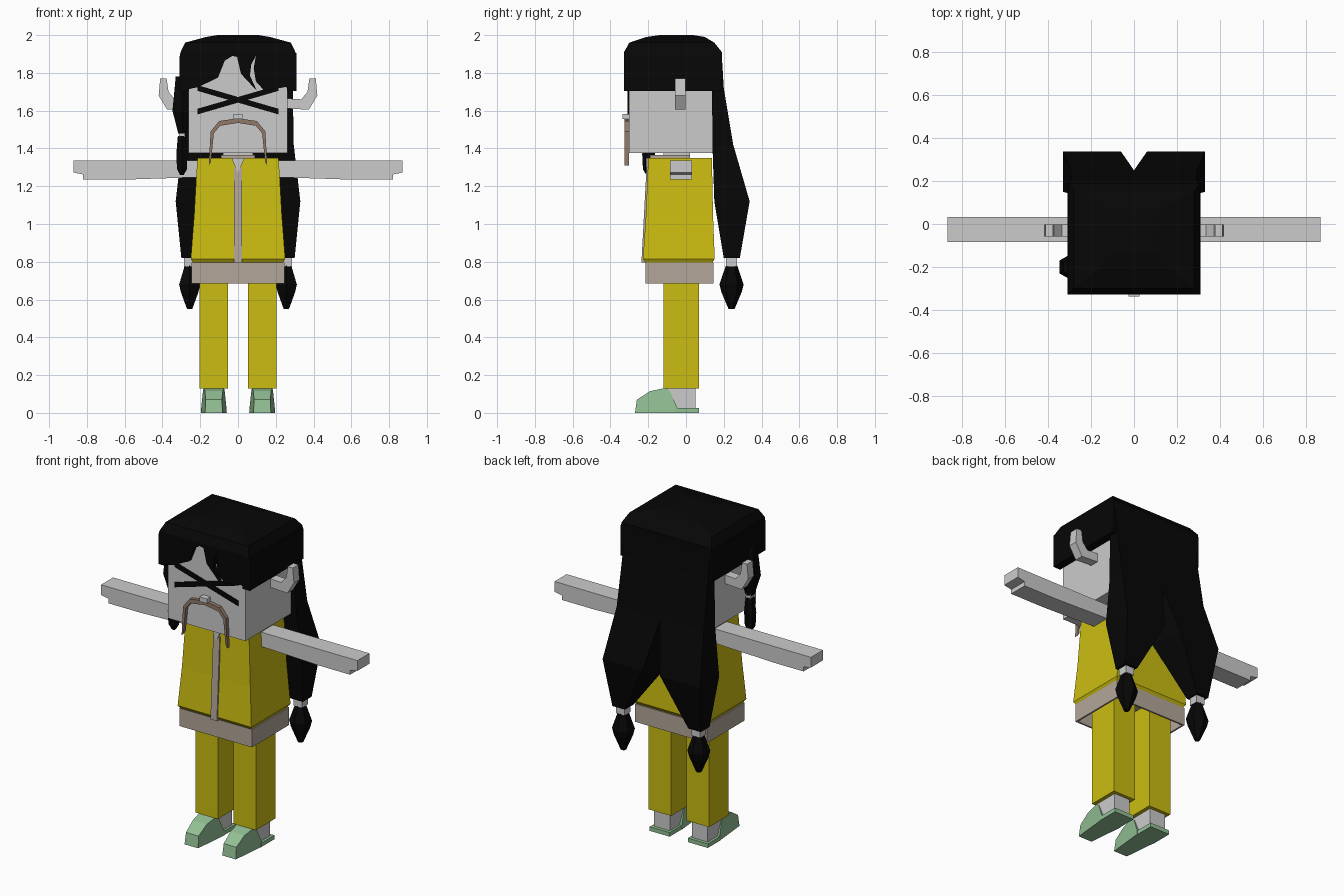
import bpy, bmesh, math

cube = bpy.data.objects.get("Cube")
if cube:
    bpy.data.objects.remove(cube)


def material(name, red, green, blue):
    colour = (red, green, blue, 1)
    mat = bpy.data.materials.new(name)
    mat.use_nodes = True
    mat.diffuse_color = colour
    mat.node_tree.nodes["Principled BSDF"].inputs["Base Color"].default_value = colour
    return mat


SKIN = material("pale skin", .6, .6, .6)
YELLOW = material("yellow cloth", .6, .51, .006)
BLACK = material("black hair", .002, .002, .002)
TAUPE = material("taupe trim", .45, .38, .32)
BROWN = material("brown moustache", .28, .19, .14)
GREEN = material("green shoe", .29, .53, .3)


def join_rings(name, rings, mat, mirror=False, closed_base=True):
    """Joins rings of points with side faces and end caps; mirror adds the other side."""
    bm = bmesh.new()
    loops = [[bm.verts.new(point) for point in ring] for ring in rings]
    for lower, upper in zip(loops, loops[1:]):
        for i in range(len(lower)):
            bm.faces.new((lower[i - 1], lower[i], upper[i], upper[i - 1]))
    if closed_base:
        bm.faces.new(loops[0])
    bm.faces.new(loops[-1])
    bmesh.ops.recalc_face_normals(bm, faces=bm.faces)
    mesh = bpy.data.meshes.new(name)
    bm.to_mesh(mesh)
    bm.free()
    mesh.materials.append(mat)
    obj = bpy.data.objects.new(name, mesh)
    bpy.context.collection.objects.link(obj)
    if mirror:
        obj.modifiers.new("other side", "MIRROR")
    return obj


def rectangle(left, right, front, back, z):
    return [(left, front, z), (right, front, z), (right, back, z), (left, back, z)]


def box(name, x, y, z, mat, mirror=False, closed_base=True):
    rings = [rectangle(*x, *y, height) for height in z]
    return join_rings(name, rings, mat, mirror, closed_base)


def tower(name, sections, mat):
    """Stacks centred rectangles given as (z, half width, front, back)."""
    rings = [rectangle(-half, half, front, back, z) for z, half, front, back in sections]
    return join_rings(name, rings, mat)


def plate(name, outline, base, front, back, mat, mirror=False):
    """Extrudes an outline of (x, height above base) from front to back."""
    rings = [[(x, y, base + height) for x, height in outline] for y in (front, back)]
    return join_rings(name, rings, mat, mirror)


def tassel(name, x, y, levels, mat, mirror=False):
    """Stacks hexagons given as (z, radius)."""
    angles = [math.radians(step) for step in range(30, 390, 60)]
    rings = [[(x + radius * math.cos(a), y + radius * math.sin(a), z) for a in angles]
             for z, radius in levels]
    return join_rings(name, rings, mat, mirror)


# Jacket, belt and neckline
tower("jacket", [(.79, .235, -.21, .135), (.815, .25, -.228, .152),
                 (1.05, .232, -.212, .143), (1.35, .215, -.2, .137)], YELLOW)
belt = box("belt", (-.245, .245), (-.215, .145), (.685, .795), TAUPE, closed_base=False)
belt.modifiers.new("cloth thickness", "SOLIDIFY").thickness = .015
tower("zip_strip", [(.795, .022, -.236, -.2), (1.3, .022, -.209, -.18)], TAUPE)
plate("open_neckline", [(0, 0), (.035, .08), (-.035, .08)], 1.27, -.212, -.19, SKIN)
box("collar", (-.09, .09), (-.19, .02), (1.34, 1.366), TAUPE)
box("neck", (-.08, .08), (-.12, .02), (1.34, 1.39), SKIN)

# Head and face
FACE = -.302
box("head", (-.262, .262), (FACE, .14), (1.375, 1.92), SKIN)
box("nose", (-.025, .025), (-.337, FACE), (1.555, 1.583), SKIN)
plate("crossed_brows", [(.215, .155), (.215, .125), (-.215, 0), (-.215, .03)],
      1.58, FACE - .007, FACE, BLACK, mirror=True)
plate("moustache", [(0, .25), (.1, .235), (.145, .18), (.155, 0), (.143, .02),
                    (.128, .17), (.095, .21), (0, .225)],
      1.31, -.325, FACE, BROWN, mirror=True)

# Hair crown, side flaps and parted fringe
HAIRLINE, FRINGE_FRONT, HAIR_BACK = 1.705, -.328, .19
tower("hair_crown", [(1.89, .308, FRINGE_FRONT, HAIR_BACK), (1.91, .304, FRINGE_FRONT, HAIR_BACK),
                     (1.96, .28, -.3, .15), (1.99, .17, -.21, .1), (2, .11, -.14, .04)], BLACK)
box("side_hair", (.26, .31), (FRINGE_FRONT, HAIR_BACK), (HAIRLINE, 1.89), BLACK, mirror=True)
FRINGE = {
    "right_fringe": [(-.305, .2), (-.305, 0), (-.21, .02), (-.106, .07), (-.07, .16), (-.03, .185), (-.03, .2)],
    "middle_strand": [(-.03, .2), (-.03, .185), (-.005, .18), (.016, .09), (.1, 0), (.063, .08),
                      (.07, .14), (.095, .185), (.095, .2)],
    "left_fringe": [(.095, .2), (.095, .185), (.083, .12), (.095, .05), (.14, 0), (.25, .02),
                    (.31, 0), (.31, .2)],
}
for name, outline in FRINGE.items():
    plate(name, outline, HAIRLINE, FRINGE_FRONT, FACE, BLACK)

# Long back hair in two tails: (z, inner front, inner back, outer, front, back)
TAIL = [(1.9, 0, 0, .3, .12, .189), (1.72, 0, 0, .29, .138, .2), (1.42, 0, 0, .295, .14, .25),
        (1.12, 0, .06, .33, .15, .337), (.82, .215, .215, .3, .2, .285)]
join_rings("back_hair", [[(inner_front, front, z), (outer, front, z), (outer, back, z), (inner_back, back, z)]
                         for z, inner_front, inner_back, outer, front, back in TAIL], BLACK, mirror=True)
box("hair_ties", (.228, .285), (.212, .27), (.775, .825), SKIN, mirror=True)
tassel("hair_tassels", .256, .241, [(.78, .03), (.68, .064), (.64, .054), (.55, .016)], BLACK, mirror=True)

# Single lock at the right temple
tassel("temple_lock", -.295, -.2, [(1.78, .04), (1.6, .06), (1.48, .025)], BLACK)
box("temple_tie", (-.312, -.28), (-.215, -.18), (1.46, 1.49), SKIN)
tassel("temple_tassel", -.297, -.198, [(1.465, .025), (1.37, .034), (1.29, .03), (1.26, .012)], BLACK)

# Upturned ears, as pairs of inner and outer corners along the bend
EAR = [((.25, 1.665), (.25, 1.612)), ((.335, 1.66), (.375, 1.605)),
       ((.368, 1.7), (.42, 1.68)), ((.378, 1.77), (.412, 1.77))]
join_rings("ears", [[(inner[0], -.058, inner[1]), (outer[0], -.058, outer[1]),
                     (outer[0], -.003, outer[1]), (inner[0], -.003, inner[1])]
                    for inner, outer in EAR], SKIN, mirror=True)

# Arms with a stepped hand end
plate("arms", [(.2, .1), (.87, .1), (.87, .037), (.82, .027), (.82, 0), (.6, 0), (.2, .013)],
      1.235, -.085, .032, SKIN, mirror=True)

# Legs, ankles and shoes
LEG_CENTRE = .128
box("legs", (.052, .205), (-.12, .07), (.13, .79), YELLOW, mirror=True)
box("ankles", (.075, .182), (-.1, .05), (.02, .135), SKIN, mirror=True)
box("soles", (.062, .197), (-.06, .07), (0, .025), GREEN, mirror=True)


def shoe_half_width(y, z):
    return .073 + .1 * y - .06 * z


SHOE = [(-.27, 0), (-.26, .07), (-.19, .115), (-.11, .132), (-.085, .115), (-.045, .025), (-.045, 0)]
join_rings("shoes", [[(LEG_CENTRE + side * shoe_half_width(y, z), y, z) for y, z in SHOE]
                     for side in (-1, 1)], GREEN, mirror=True)
